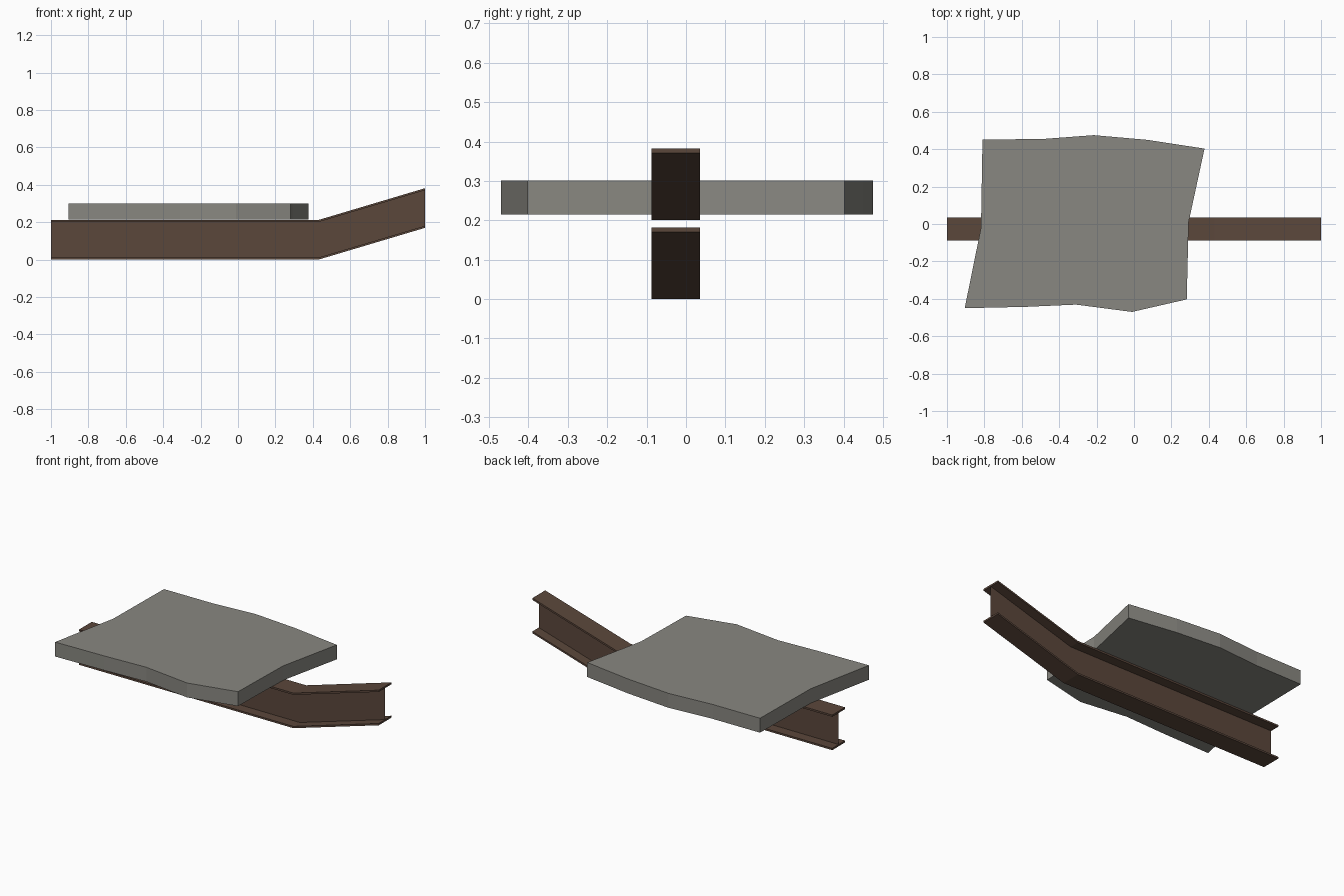
import bpy
import bmesh

old = bpy.data.objects.get("Cube")
if old:
    bpy.data.objects.remove(old, do_unlink=True)


def make_material(name, color):
    mat = bpy.data.materials.new(name)
    mat.use_nodes = True
    mat.diffuse_color = color
    bsdf = next(n for n in mat.node_tree.nodes if n.type == 'BSDF_PRINCIPLED')
    bsdf.inputs["Base Color"].default_value = color
    bsdf.inputs["Roughness"].default_value = 0.9
    return mat


def extruded(name, outline, offset, mat):
    """Solid from an outline pushed along an offset; a sheet if there is no offset."""
    bm = bmesh.new()
    face = bm.faces.new([bm.verts.new(p) for p in outline])
    if offset:
        ext = bmesh.ops.extrude_face_region(bm, geom=[face], use_keep_orig=True)
        moved = [v for v in ext["geom"] if isinstance(v, bmesh.types.BMVert)]
        bmesh.ops.translate(bm, verts=moved, vec=offset)
        bmesh.ops.recalc_face_normals(bm, faces=bm.faces)
    mesh = bpy.data.meshes.new(name)
    bm.to_mesh(mesh)
    bm.free()
    mesh.materials.append(mat)
    obj = bpy.data.objects.new(name, mesh)
    bpy.context.collection.objects.link(obj)
    return obj


rust = make_material("rusty brown", (0.105, 0.063, 0.044, 1))
concrete = make_material("concrete grey", (0.25, 0.245, 0.22, 1))

# Bent I-beam: two flanges and a thin web following one path
path = [(-1, 0), (0.43, 0), (1, 0.17)]
height, flange, width, mid = 0.212, 0.011, 0.122, -0.026


def band(low, high, y):
    return ([(x, y, z + low) for x, z in path]
            + [(x, y, z + high) for x, z in reversed(path)])


for name, low in (("bottom_flange", 0), ("top_flange", height - flange)):
    extruded(name, band(low, low + flange, mid - width / 2), (0, width, 0), rust)
extruded("beam_web", band(flange, height - flange, mid), None, rust)

# Broken concrete slab resting on the beam
slab = [(-0.81, 0.452), (-0.495, 0.454), (-0.215, 0.475), (0.07, 0.45),
        (0.377, 0.403), (0.292, 0.01), (0.282, -0.403), (-0.01, -0.47),
        (-0.31, -0.431), (-0.58, -0.443), (-0.905, -0.45), (-0.818, -0.02)]
extruded("concrete_slab", [(x, y, 0.214) for x, y in slab], (0, 0, 0.087), concrete)
